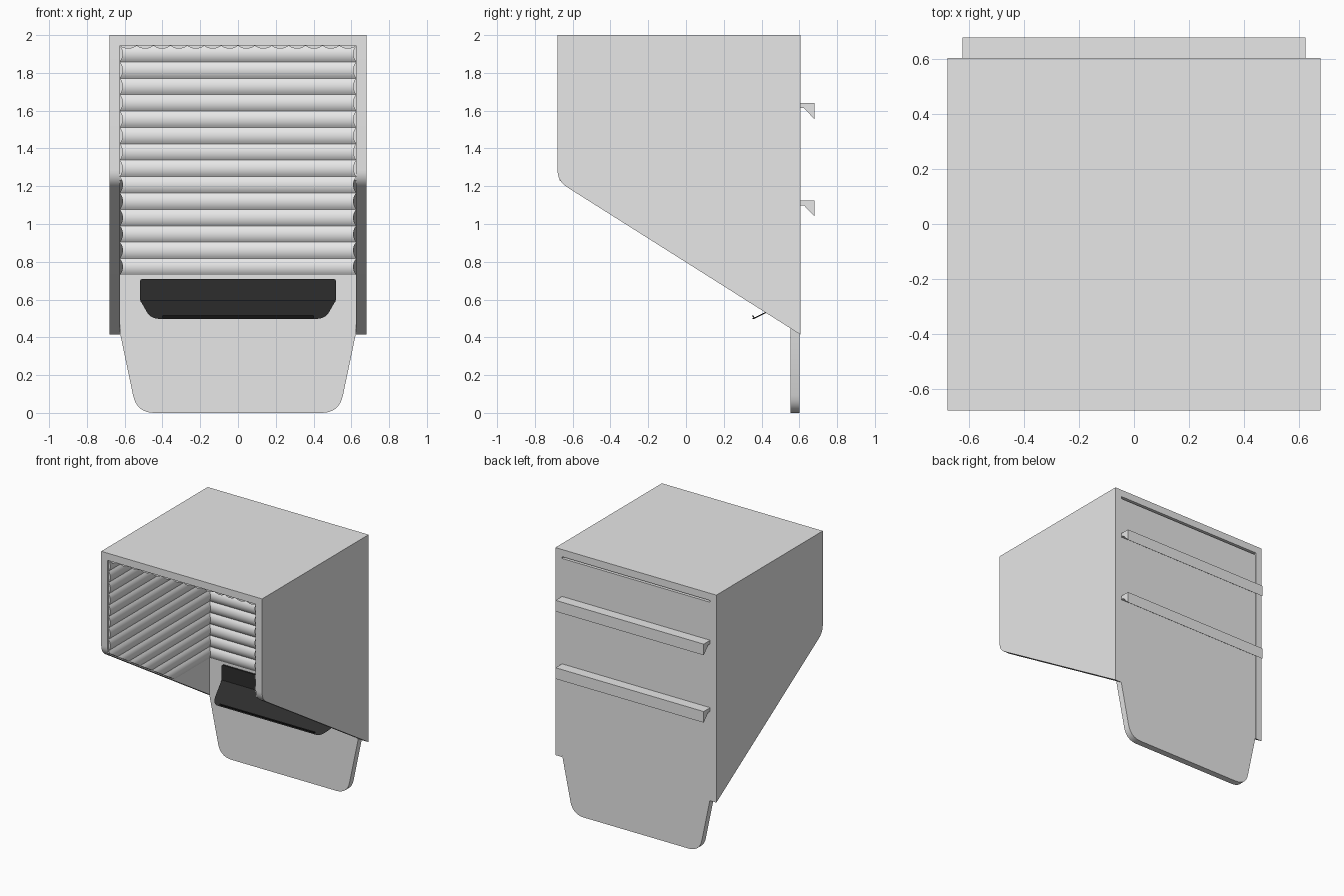
import bpy, bmesh, math
from mathutils import Vector

if "Cube" in bpy.data.objects:
    bpy.data.objects.remove(bpy.data.objects["Cube"], do_unlink=True)


def material(name, value):
    m = bpy.data.materials.new(name)
    m.use_nodes = True
    col = (value, value, value, 1)
    m.diffuse_color = col
    m.node_tree.nodes["Principled BSDF"].inputs["Base Color"].default_value = col
    return m


GREY = material("light grey", 0.8)
BLACK = material("soft black", 0.027)

# Shared dimensions
INNER, OUTER = 0.626, 0.68
FRONT, BACK = -0.68, 0.605
WALL = 0.553
TOP, CEILING = 2.0, 1.945
LINING_BOTTOM = 0.73


def rounded(corners, steps=8):
    """Outline from (u, v, fillet length) corners."""
    out = []
    for i, (u, v, r) in enumerate(corners):
        p = Vector((u, v))
        if r == 0:
            out.append(p)
            continue
        prev = Vector(corners[i - 1][:2])
        nxt = Vector(corners[(i + 1) % len(corners)][:2])
        a = p + (prev - p).normalized() * r
        b = p + (nxt - p).normalized() * r
        for k in range(steps + 1):
            t = k / steps
            out.append(a * (1 - t) ** 2 + p * 2 * t * (1 - t) + b * t * t)
    return out


def prism(name, outline, axis, lo, hi, mat, edit=None):
    """Extrude an outline along x (outline in y, z) or y (outline in x, z)."""
    place = (lambda u, v, t: (t, u, v)) if axis == "x" else (lambda u, v, t: (u, t, v))
    bm = bmesh.new()
    low = [bm.verts.new(place(u, v, lo)) for u, v in outline]
    high = [bm.verts.new(place(u, v, hi)) for u, v in outline]
    bm.faces.new(low)
    bm.faces.new(high)
    n = len(low)
    for i in range(n):
        j = (i + 1) % n
        bm.faces.new((low[i], low[j], high[j], high[i]))
    if edit:
        edit(bm)
    bmesh.ops.recalc_face_normals(bm, faces=bm.faces[:])
    mesh = bpy.data.meshes.new(name)
    bm.to_mesh(mesh)
    bm.free()
    mesh.materials.append(mat)
    ob = bpy.data.objects.new(name, mesh)
    bpy.context.collection.objects.link(ob)
    bpy.ops.object.select_all(action="DESELECT")
    ob.select_set(True)
    bpy.context.view_layer.objects.active = ob
    bpy.ops.object.shade_smooth_by_angle(angle=math.radians(30))
    return ob


def ribs(start, end, count=14, depth=0.016, steps=8):
    """Convex ribbed profile as (position, height), closed by a flat backing."""
    pitch = (end - start) / count
    radius = (pitch * pitch / 4 + depth * depth) / (2 * depth)
    pts = [(start, -0.002)]
    for i in range(count):
        for k in range(steps + (i == count - 1)):
            d = (k / steps - 0.5) * pitch
            h = math.sqrt(radius * radius - d * d) - radius + depth
            pts.append((start + i * pitch + d + pitch / 2, h + 0.001))
    return pts + [(end, -0.002)]


def cut_slope(bm):
    """Trim along the sloping lower edge of the side panels."""
    res = bmesh.ops.bisect_plane(
        bm, geom=bm.verts[:] + bm.edges[:] + bm.faces[:],
        plane_co=(0, BACK, 0.425), plane_no=(0, -0.775, -1.225), clear_outer=True)
    edges = [e for e in res["geom_cut"] if isinstance(e, bmesh.types.BMEdge)]
    bmesh.ops.holes_fill(bm, edges=edges, sides=0)


# Side panels with ribbed linings
side_outline = rounded([(FRONT, TOP, 0), (FRONT, 1.227, 0.058),
                        (BACK, 0.415, 0), (BACK, TOP, 0)])
for s, label in ((1, "left"), (-1, "right")):
    lo, hi = sorted((s * INNER, s * OUTER))
    prism(label + "_side_panel", side_outline, "x", lo, hi, GREY)
    profile = [(s * (INNER - h), z) for z, h in ribs(LINING_BOTTOM, CEILING)]
    prism(label + "_side_lining", profile, "y", FRONT + 0.01, WALL, GREY, cut_slope)

# Roof panel and ceiling lining
prism("roof_panel", [(FRONT, CEILING), (BACK, CEILING), (BACK, TOP), (FRONT, TOP)],
      "x", -INNER, INNER, GREY)
prism("ceiling_lining", [(x, CEILING - h) for x, h in ribs(-INNER, INNER)],
      "y", FRONT + 0.01, WALL, GREY)

# Back panel with tapered, rounded foot, and its lining
half = [(INNER, 1.93, 0), (INNER, 0.43, 0), (0.536, 0, 0.095)]
back_outline = rounded(half + [(-x, z, r) for x, z, r in reversed(half)])
prism("back_panel", back_outline, "y", WALL, BACK - 0.003, GREY)
prism("back_lining", [(WALL - h, z) for z, h in ribs(LINING_BOTTOM, CEILING)],
      "x", -INNER, INNER, GREY)

# Hanging rails on the back
for z, label in ((1.64, "upper"), (1.125, "lower")):
    prism(label + "_mounting_rail",
          [(BACK - 0.004, z), (OUTER, z), (OUTER, z - 0.085),
           (0.625, z - 0.027), (BACK - 0.004, z - 0.027)],
          "x", -INNER, INNER, GREY)


# Bent sheet shelf: upright plate folding forward into a sloping tray
def fold(bm):
    bend = 0.594
    bmesh.ops.bisect_plane(bm, geom=bm.verts[:] + bm.edges[:] + bm.faces[:],
                           plane_co=(0, 0, bend), plane_no=(0, 0, 1))
    for v in bm.verts:
        v.co.y -= max(0, bend - v.co.z) * 2


half = [(0.52, 0.71, 0.02), (0.52, 0.6, 0.01), (0.462, 0.498, 0.045)]
shelf_outline = rounded(half + [(-x, z, r) for x, z, r in reversed(half)])
prism("shelf", shelf_outline, "y", WALL - 0.012, WALL, BLACK, fold)
prism("shelf_lip", [(0.35, 0.514), (0.355, 0.517), (0.366, 0.502), (0.36, 0.497)],
      "x", -0.4, 0.4, BLACK)
